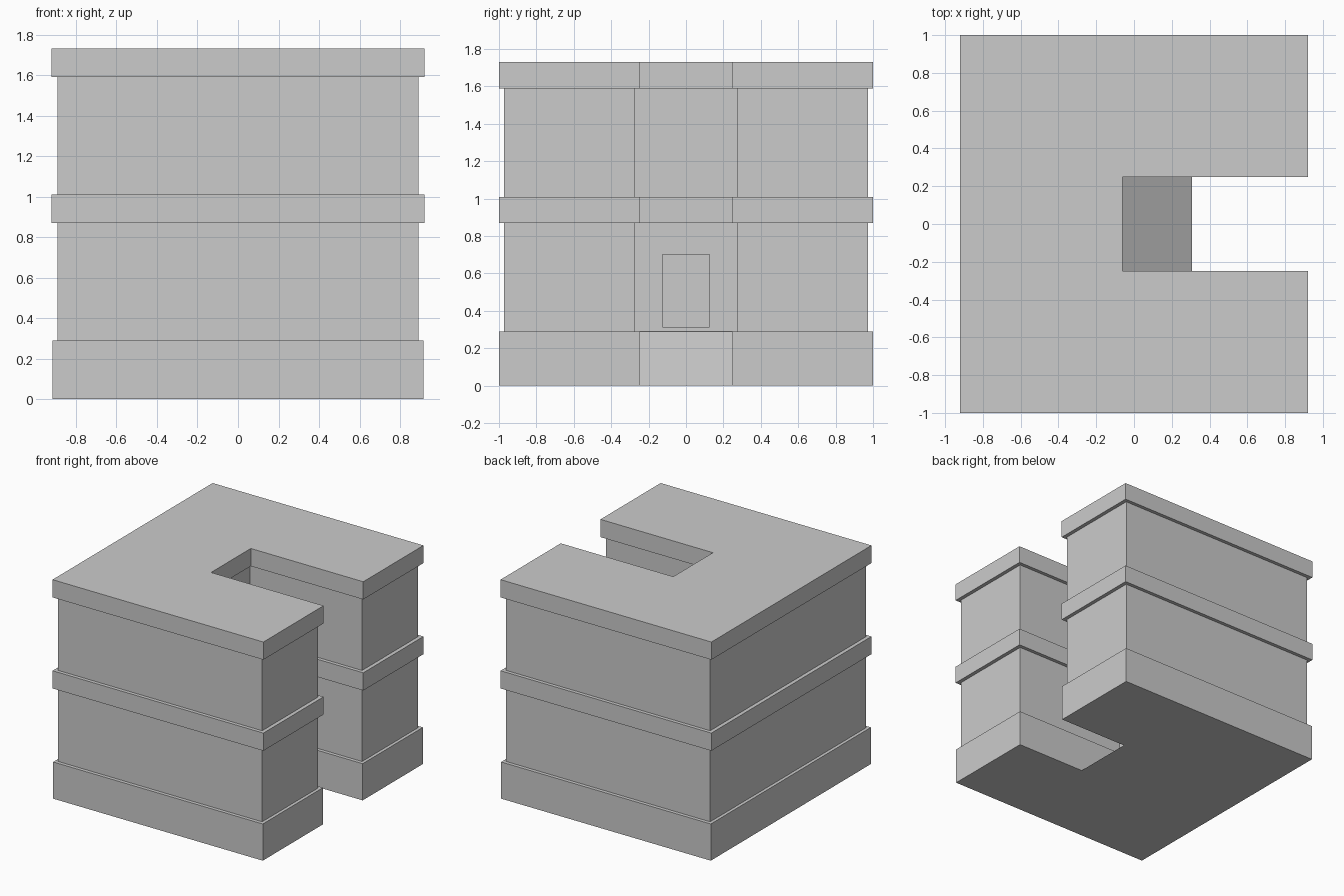
import bpy
import bmesh

if "Cube" in bpy.data.objects:
    bpy.data.objects.remove(bpy.data.objects["Cube"])


def prism(name, points, direction):
    """Extrude a closed flat outline along a direction into a solid."""
    bm = bmesh.new()
    face = bm.faces.new([bm.verts.new(p) for p in points])
    result = bmesh.ops.extrude_face_region(bm, geom=[face], use_keep_orig=True)
    top = [v for v in result["geom"] if isinstance(v, bmesh.types.BMVert)]
    bmesh.ops.translate(bm, verts=top, vec=direction)
    bmesh.ops.recalc_face_normals(bm, faces=bm.faces)
    mesh = bpy.data.meshes.new(name)
    bm.to_mesh(mesh)
    bm.free()
    obj = bpy.data.objects.new(name, mesh)
    bpy.context.collection.objects.link(obj)
    return obj


def u_block(name, z0, z1, half_x, inset=0.0):
    """U-shaped storey slab, open towards +x; inset shrinks it on every side."""
    y = 1.0 - inset
    notch_y = 0.248 + inset
    notch_x = -0.062 - inset
    outline = [(-half_x, -y), (half_x, -y), (half_x, -notch_y), (notch_x, -notch_y),
               (notch_x, notch_y), (half_x, notch_y), (half_x, y), (-half_x, y)]
    return prism(name, [(px, py, z0) for px, py in outline], (0, 0, z1 - z0))


# Plinth, two storeys of wall and the projecting bands
u_block("base_plinth", 0.0, 0.29, 0.917)
u_block("lower_walls", 0.29, 0.87, 0.892, 0.028)
u_block("middle_band", 0.87, 1.01, 0.922)
u_block("upper_walls", 1.01, 1.59, 0.892, 0.028)
u_block("roof_band", 1.59, 1.73, 0.922)

# Sloped ramp rising through the courtyard to the door
prism("entrance_ramp",
      [(0.308, -0.248, 0), (-0.062, -0.248, 0), (-0.062, -0.248, 0.29)],
      (0, 0.496, 0))

# Thin door panel on the courtyard wall
prism("door",
      [(-0.092, -0.125, 0.31), (-0.092, 0.125, 0.31),
       (-0.092, 0.125, 0.705), (-0.092, -0.125, 0.705)],
      (0.012, 0, 0))
